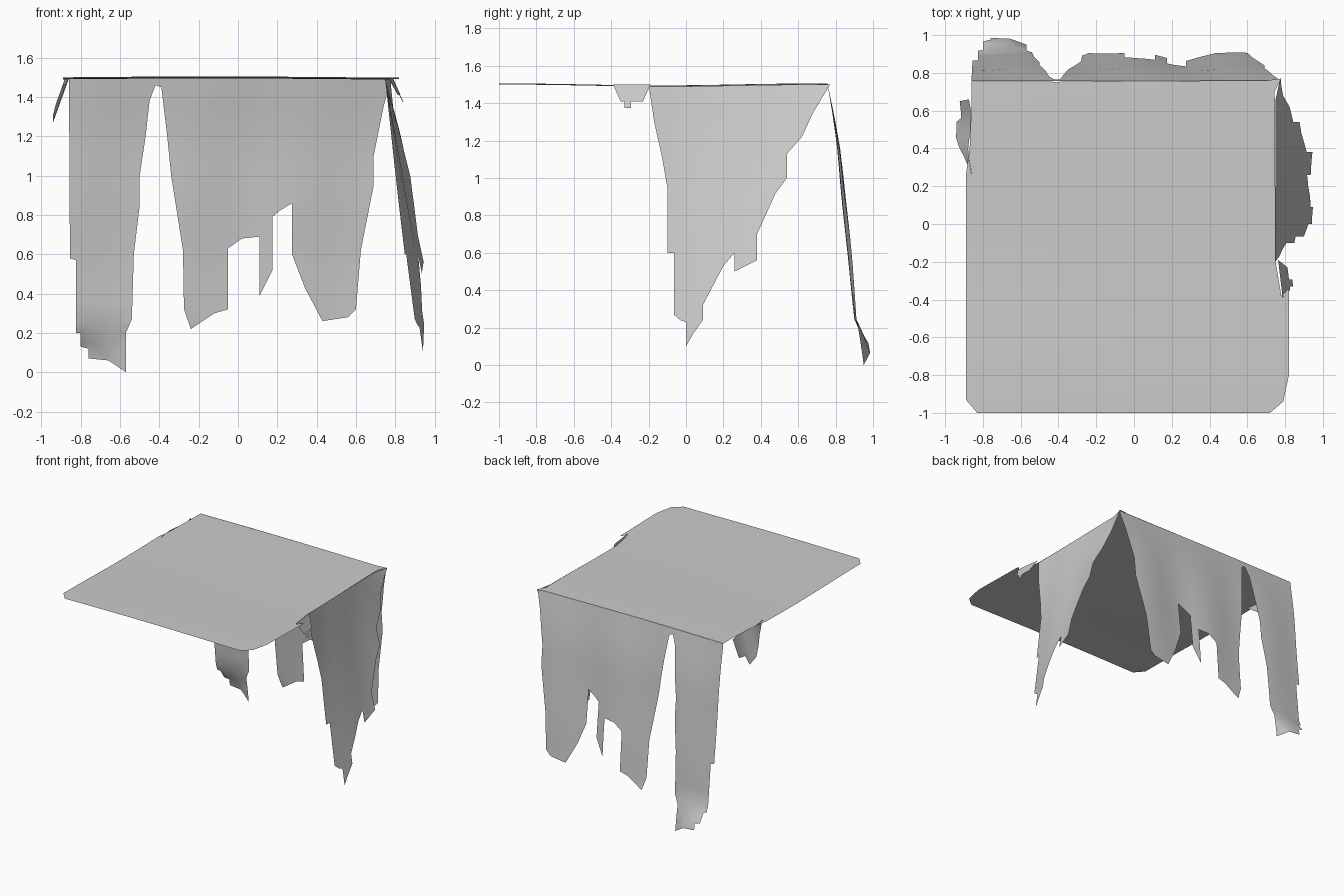
import bpy, bmesh
from math import sin, cos, pi
from mathutils import Vector


def lerp_table(table, v):
    """Piecewise-linear lookup in a list of (key, value) pairs, rising keys."""
    for (a, p), (b, q) in zip(table, table[1:]):
        if v <= b:
            return p + (q - p) * max(0, v - a) / (b - a)
    return table[-1][1]


def cloth(name, outline, place, step=0.1):
    """Fill a torn 2D outline, slice it into a grid, then drape it in space."""
    bm = bmesh.new()
    bm.faces.new([bm.verts.new((u, v, 0)) for u, v in outline])
    for axis in (0, 1):
        normal = Vector((1 - axis, axis, 0))
        k = -1.05
        while k < 1.6:
            bmesh.ops.bisect_plane(bm, geom=bm.verts[:] + bm.edges[:] + bm.faces[:],
                                   dist=1e-5, plane_co=normal * k, plane_no=normal)
            k += step
    bmesh.ops.triangulate(bm, faces=bm.faces[:])
    for vert in bm.verts:
        vert.co = place(vert.co.x, vert.co.y)
    bmesh.ops.recalc_face_normals(bm, faces=bm.faces[:])
    mesh = bpy.data.meshes.new(name)
    bm.normal_update()
    # keep the outer side of each sheet facing up and outward
    if sum((f.normal.dot(Vector((1, 1, 2))) * f.calc_area() for f in bm.faces)) < 0:
        bmesh.ops.reverse_faces(bm, faces=bm.faces[:])
    bm.to_mesh(mesh)
    bm.free()
    for p in mesh.polygons:
        p.use_smooth = True
    obj = bpy.data.objects.new(name, mesh)
    bpy.context.collection.objects.link(obj)
    return obj


def top_z(x, y):
    return 1.497 + 0.005 * cos(4 * y - 2.6) + 0.003 * sin(3 * x + 2)


# Flat top sheet, gently rippled
top = [(-0.83, -1), (0.72, -1), (0.79, -0.94), (0.82, -0.8), (0.82, -0.34),
       (0.78, -0.38), (0.75, -0.2), (0.745, 0.7), (0.78, 0.77), (0.7, 0.76),
       (-0.38, 0.755), (-0.41, 0.75), (-0.44, 0.755), (-0.86, 0.755),
       (-0.86, 0.65), (-0.87, 0.4), (-0.89, 0.26), (-0.89, -0.93)]
cloth("top_sheet", top, lambda x, y: (x, y, top_z(x, y)))

# Torn back drape: narrow strip and wide ragged panel (x, z)
back = [(-0.86, 1.5), (-0.855, 0.58), (-0.825, 0.57), (-0.825, 0.2), (-0.8, 0.2),
        (-0.8, 0.13), (-0.76, 0.12), (-0.76, 0.07), (-0.66, 0.06), (-0.57, 0.0),
        (-0.57, 0.2), (-0.54, 0.27), (-0.53, 0.6), (-0.5, 0.85), (-0.5, 1.0),
        (-0.47, 1.2), (-0.45, 1.38), (-0.42, 1.46), (-0.39, 1.45), (-0.36, 1.2),
        (-0.34, 1.0), (-0.28, 0.62), (-0.275, 0.32), (-0.24, 0.22), (-0.12, 0.3),
        (-0.05, 0.32), (-0.05, 0.63), (0.02, 0.68), (0.11, 0.69), (0.11, 0.39),
        (0.175, 0.52), (0.175, 0.79), (0.21, 0.82), (0.275, 0.86), (0.275, 0.6),
        (0.34, 0.43), (0.43, 0.26), (0.56, 0.28), (0.6, 0.32), (0.625, 0.62),
        (0.69, 0.95), (0.69, 1.1), (0.74, 1.35), (0.78, 1.5)]
fall = [(0, 0.95), (0.1, 0.935), (0.25, 0.905), (0.6, 0.875), (0.9, 0.842),
        (1.13, 0.82), (1.3, 0.795), (1.5, 0.757)]


def place_back(x, z):
    y = lerp_table(fall, z) + 0.012 * sin(pi * z / 1.5) * cos(11 * x)
    if x < -0.5 and z < 0.22:                       # turned-out hem of the strip
        y += 0.045 * min(1, (0.22 - z) / 0.1) * min(1, max(0, (-0.57 - x) / 0.1))
        y = min(y, 1.0)
    if z > 1.495:
        z = top_z(x, y)
    return (x, y, z)


cloth("back_drape", back, place_back)

# Pointed right drape (y, z)
right = [(-0.2, 1.5), (-0.17, 1.3), (-0.13, 1.12), (-0.1, 0.95), (-0.1, 0.6),
         (-0.065, 0.6), (-0.065, 0.27), (-0.03, 0.24), (0, 0.23), (0, 0.1),
         (0.04, 0.17), (0.09, 0.24), (0.09, 0.32), (0.2, 0.53), (0.26, 0.6),
         (0.26, 0.5), (0.3, 0.52), (0.38, 0.56), (0.38, 0.7), (0.48, 0.92),
         (0.54, 1.0), (0.54, 1.13), (0.62, 1.22), (0.68, 1.35), (0.77, 1.5)]


def place_right(y, z):
    drop = 1.5 - z
    x = 0.748 + drop * (0.138 + 0.2 * max(y, -0.1)) + 0.006 * sin(14 * y) * sin(pi * z / 1.5)
    if y > 0.7:
        x += 0.03 * (y - 0.7) / 0.07
    return (x, y, top_z(x, y) if z > 1.495 else z)


cloth("right_drape", right, place_right)

# Small tatters at the right and left edges (y, z)
right_tatter = [(-0.39, 1.5), (-0.35, 1.41), (-0.33, 1.41), (-0.33, 1.375),
                (-0.295, 1.375), (-0.295, 1.41), (-0.23, 1.41), (-0.19, 1.5)]
cloth("right_tatter", right_tatter,
      lambda y, z: (0.775 + 0.5 * (1.5 - z) - 0.12 * (y + 0.29), y, z), 0.05)

left_tatter = [(0.26, 1.5), (0.36, 1.43), (0.42, 1.35), (0.46, 1.3), (0.54, 1.27),
               (0.56, 1.34), (0.65, 1.36), (0.66, 1.5)]
cloth("left_tatter", left_tatter,
      lambda y, z: (-0.868 - 0.36 * (1.5 - z) - 0.01 * sin(20 * y), y, z), 0.05)
